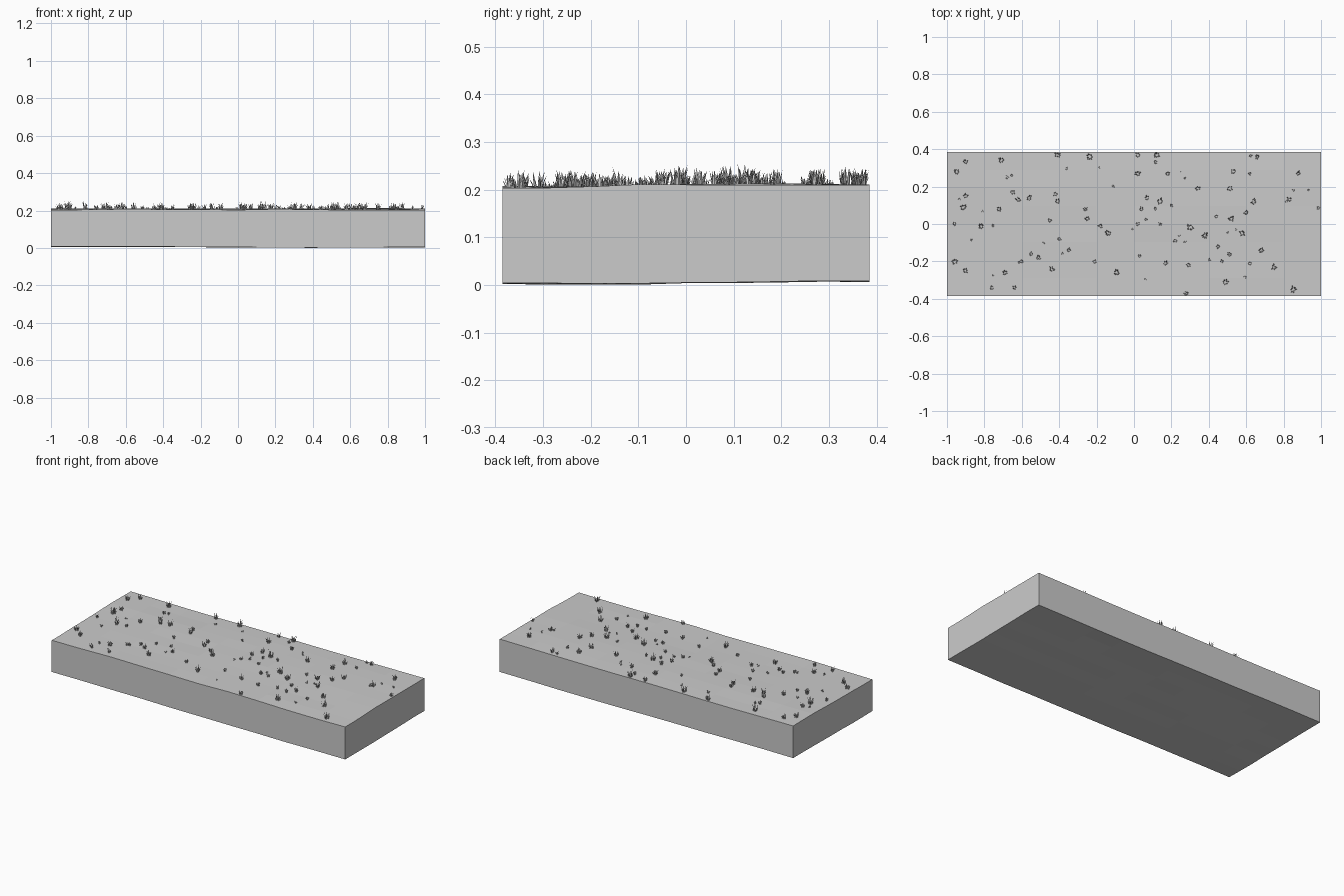
import bpy, bmesh, math, random
from mathutils import Vector

if "Cube" in bpy.data.objects:
    bpy.data.objects.remove(bpy.data.objects["Cube"])

random.seed(4)
NX, NY, HX, HY = 10, 8, 1.0, 0.385


def top_z(x, y):
    return 0.207 + 0.003 * math.sin(5.2 * y + 0.4) + 0.003 * math.cos(3.1 * x + 4 * y) * math.sin(4 * x + 1)


def bottom_z(x, y):
    return 0.007 + 0.003 * math.sin(6 * y - 0.3) - 0.003 * math.sin(2.2 * x + 0.5)


def make_object(name, bm):
    me = bpy.data.meshes.new(name)
    bm.to_mesh(me)
    bm.free()
    ob = bpy.data.objects.new(name, me)
    bpy.context.collection.objects.link(ob)
    return ob


# Slab of ground: uneven top and bottom sheets joined by four walls
bm = bmesh.new()


def sheet(fn, jitter):
    return [[bm.verts.new((x, y, fn(x, y) + random.uniform(-jitter, jitter)))
             for y in [HY * (2 * j / NY - 1) for j in range(NY + 1)]]
            for x in [HX * (2 * i / NX - 1) for i in range(NX + 1)]]


top, bot = sheet(top_z, 0.002), sheet(bottom_z, 0.001)
for i in range(NX):
    for j in range(NY):
        for g in (top, bot):
            bm.faces.new((g[i][j], g[i + 1][j], g[i + 1][j + 1], g[i][j + 1]))
    for j in (0, NY):
        bm.faces.new((bot[i][j], bot[i + 1][j], top[i + 1][j], top[i][j]))
for j in range(NY):
    for i in (0, NX):
        bm.faces.new((bot[i][j], bot[i][j + 1], top[i][j + 1], top[i][j]))
bmesh.ops.recalc_face_normals(bm, faces=bm.faces)
make_object("ground_slab", bm)

# Grass tufts: rings of folded, outward-leaning pointed blades
bm = bmesh.new()


def blade(base, ang, height, lean, width):
    out = Vector((math.cos(ang), math.sin(ang), 0))
    side = Vector((-out.y, out.x, 0))
    rows = []
    for t, w in ((0, 0.7), (0.35, 1.0), (0.7, 0.65)):
        c = base + out * lean * t ** 1.6 + Vector((0, 0, height * t))
        rows.append([bm.verts.new(c - side * width * w),
                     bm.verts.new(c + out * width * 0.4),
                     bm.verts.new(c + side * width * w)])
    tip = bm.verts.new(base + out * lean + Vector((0, 0, height)))
    for a, b in zip(rows, rows[1:]):
        for k in (0, 1, 2):
            n = (k + 1) % 3
            bm.faces.new((a[k], a[n], b[n], b[k]))
    for k in (0, 1, 2):
        bm.faces.new((rows[-1][k], rows[-1][(k + 1) % 3], tip))


def tuft(x, y, s):
    z = top_z(x, y) - 0.004
    turn = random.uniform(0, math.tau)
    for k in range(9):
        a = turn + math.tau * k / 9 + random.uniform(-0.25, 0.25)
        r = s * random.uniform(0.2, 0.6)
        blade(Vector((x + r * math.cos(a), y + r * math.sin(a), z)), a,
              s * random.uniform(1.1, 2.3), s * random.uniform(0.2, 0.6), s * 0.16)


# Main tuft centres, in hundredths of a unit
SPOTS = [(-71, 34), (-90, 33), (-95, 28), (-90, 15), (-91, 9), (-96, 0), (-82, -1),
         (-96, -20), (-90, -25), (-69, -26), (-76, -34), (-64, -34), (-60, -20), (-55, -16),
         (-68, 25), (-72, 8), (-65, 17), (-62, 13), (-56, 14), (-41, 37), (-42, 16),
         (-41, 12), (-45, 2), (-40, -8), (-35, -14), (-44, -24), (-51, -18), (-24, 36),
         (-26, 8), (-25, 3), (-18, -1), (-14, -5), (-21, -20), (-9, -26), (2, 37),
         (12, 37), (2, 27), (18, 27), (34, 19), (7, 14), (14, 12), (20, 10),
         (4, 8), (2, 0), (14, 0), (30, -2), (38, -6), (22, -9), (3, -17),
         (17, -21), (29, -22), (45, -12), (51, -16), (47, -20), (49, -31), (28, -37),
         (52, 3), (44, 4), (51, 19), (53, 28), (66, 36), (62, 27), (88, 27),
         (83, 13), (64, 12), (60, 6), (58, -5), (68, -14), (75, -23), (62, -21), (85, -35)]
for x, y in SPOTS:
    tuft(x / 100, y / 100, random.uniform(0.011, 0.021))
tuft(0.985, 0.085, 0.012)
for _ in range(30):
    tuft(random.uniform(-0.97, 0.97), random.uniform(-0.36, 0.37), random.uniform(0.007, 0.011))
for v in bm.verts:
    v.co.x = max(-1.0, min(1.0, v.co.x))
bmesh.ops.recalc_face_normals(bm, faces=bm.faces)
make_object("grass_tufts", bm)
